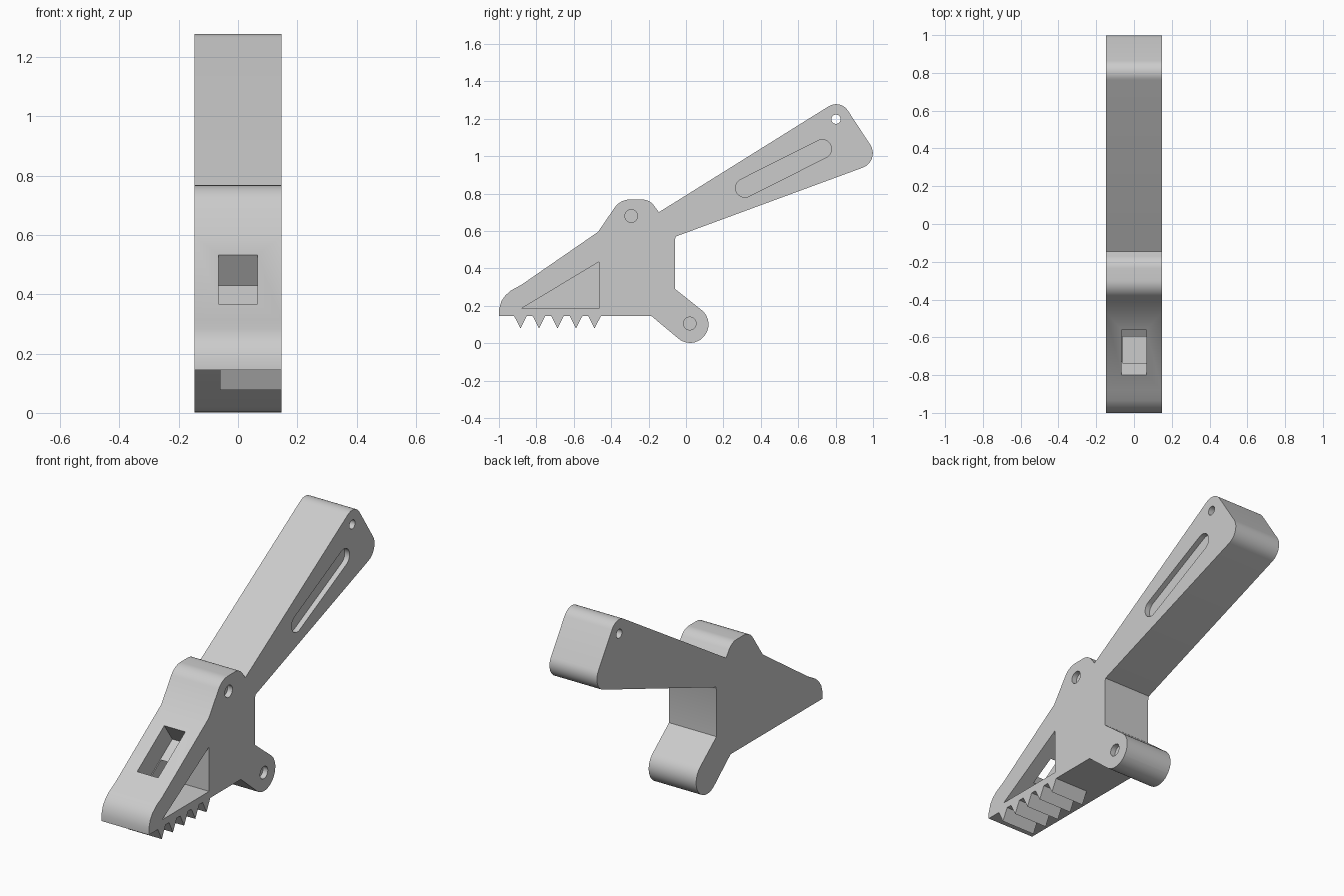
import bpy, bmesh, math
from mathutils import Vector

cube = bpy.data.objects.get("Cube")
if cube:
    bpy.data.objects.remove(cube, do_unlink=True)

HALF = 0.147            # half thickness of the whole tool
INNER = -0.06           # depth of the toothed half and the deep pocket
SHALLOW = HALF - 0.03   # floor of the shallow recesses

grey = bpy.data.materials.new("plain_grey")
grey.use_nodes = True
COLOUR = (0.6, 0.6, 0.6, 1)
grey.diffuse_color = COLOUR
grey.node_tree.nodes["Principled BSDF"].inputs["Base Color"].default_value = COLOUR


def rounded(corners, steps=10):
    """Outline from (y, z, radius) corners, with an arc at each radius."""
    out = []
    for i, (y, z, r) in enumerate(corners):
        p = Vector((y, z))
        if not r:
            out.append(p)
            continue
        a = (Vector(corners[i - 1][:2]) - p).normalized()
        b = (Vector(corners[(i + 1) % len(corners)][:2]) - p).normalized()
        half = a.angle(b) / 2
        centre = p + (a + b).normalized() * (r / math.sin(half))
        start = p + a * (r / math.tan(half)) - centre
        end = p + b * (r / math.tan(half)) - centre
        base = math.atan2(start.y, start.x)
        sweep = math.remainder(math.atan2(end.y, end.x) - base, math.tau)
        for k in range(steps + 1):
            t = base + sweep * k / steps
            out.append(centre + r * Vector((math.cos(t), math.sin(t))))
    return out


def circle(y, z, r, n=32):
    return [(y + r * math.cos(math.tau * k / n), z + r * math.sin(math.tau * k / n))
            for k in range(n)]


def prism(name, outline, x0, x1):
    """Closed solid from a side outline, spanning x0 to x1."""
    bm = bmesh.new()
    near = [bm.verts.new((x0, p[0], p[1])) for p in outline]
    far = [bm.verts.new((x1, p[0], p[1])) for p in outline]
    bm.faces.new(near)
    bm.faces.new(far[::-1])
    for i in range(len(near)):
        bm.faces.new((near[i], near[i - 1], far[i - 1], far[i]))
    bmesh.ops.recalc_face_normals(bm, faces=bm.faces)
    mesh = bpy.data.meshes.new(name)
    bm.to_mesh(mesh)
    bm.free()
    mesh.materials.append(grey)
    obj = bpy.data.objects.new(name, mesh)
    bpy.context.collection.objects.link(obj)
    return obj


def select(obj):
    bpy.ops.object.select_all(action="DESELECT")
    obj.select_set(True)
    bpy.context.view_layer.objects.active = obj


def cut(body, outline, x0, x1):
    cutter = prism("cutter", outline, x0, x1)
    cutter.hide_render = True
    mod = body.modifiers.new("cut", "BOOLEAN")
    mod.operation, mod.solver, mod.object = "DIFFERENCE", "EXACT", cutter
    select(body)
    bpy.ops.object.modifier_apply(modifier=mod.name)
    bpy.data.objects.remove(cutter, do_unlink=True)


# Body: nose, upper lug, handle and lower lug in one outline
body = prism("body_and_handle", rounded([
    (-1, 0.145, 0), (-1, 0.18, 0), (-0.987, 0.225, 0), (-0.965, 0.256, 0),
    (-0.935, 0.282, 0), (-0.88, 0.312, 0),
    (-0.47, 0.595, 0), (-0.352, 0.768, 0.1), (-0.195, 0.768, 0.08), (-0.145, 0.70, 0),
    (0.825, 1.305, 0.075), (1.042, 0.974, 0.082),
    (-0.055, 0.57, 0), (-0.06, 0.55, 0), (-0.06, 0.291, 0),
    (0.16, 0.116, 0.0975), (0.036, -0.04, 0.0975), (-0.185, 0.145, 0)]), -HALF, HALF)

# Pin holes: two shallow, one right through the handle end
cut(body, circle(-0.293, 0.68, 0.034), SHALLOW, 0.2)
cut(body, circle(0.02, 0.105, 0.034), SHALLOW, 0.2)
cut(body, circle(0.802, 1.197, 0.025), -0.2, 0.2)

# Handle grip slot
a, b, r = Vector((0.315, 0.83)), Vector((0.728, 1.038)), 0.05
u = (b - a).normalized() * r
v = Vector((-u.y, u.x))
slot = [(*c, r * 0.99) for c in (a - u - v, b + u - v, b + u + v, a - u + v)]
cut(body, rounded(slot), SHALLOW, 0.2)

# Deep triangular pocket, and the window from the sloped nose into it
cut(body, [(-0.88, 0.185), (-0.465, 0.185), (-0.465, 0.435)], INNER, 0.2)
low, high = Vector((-0.8, 0.367)), Vector((-0.56, 0.533))
along = (high - low).normalized()
inward = Vector((along.y, -along.x)) * 0.125
cut(body, [low - inward, high - inward, high + inward, low + inward], -0.065, 0.065)

select(body)
bpy.ops.object.shade_smooth_by_angle(angle=math.radians(30))

# Row of gripping teeth under the nose
for i in range(5):
    y = -0.885 + 0.099 * i
    prism("tooth_%d" % (i + 1), [(y - 0.035, 0.147), (y, 0.078), (y + 0.035, 0.147)], INNER, HALF)
